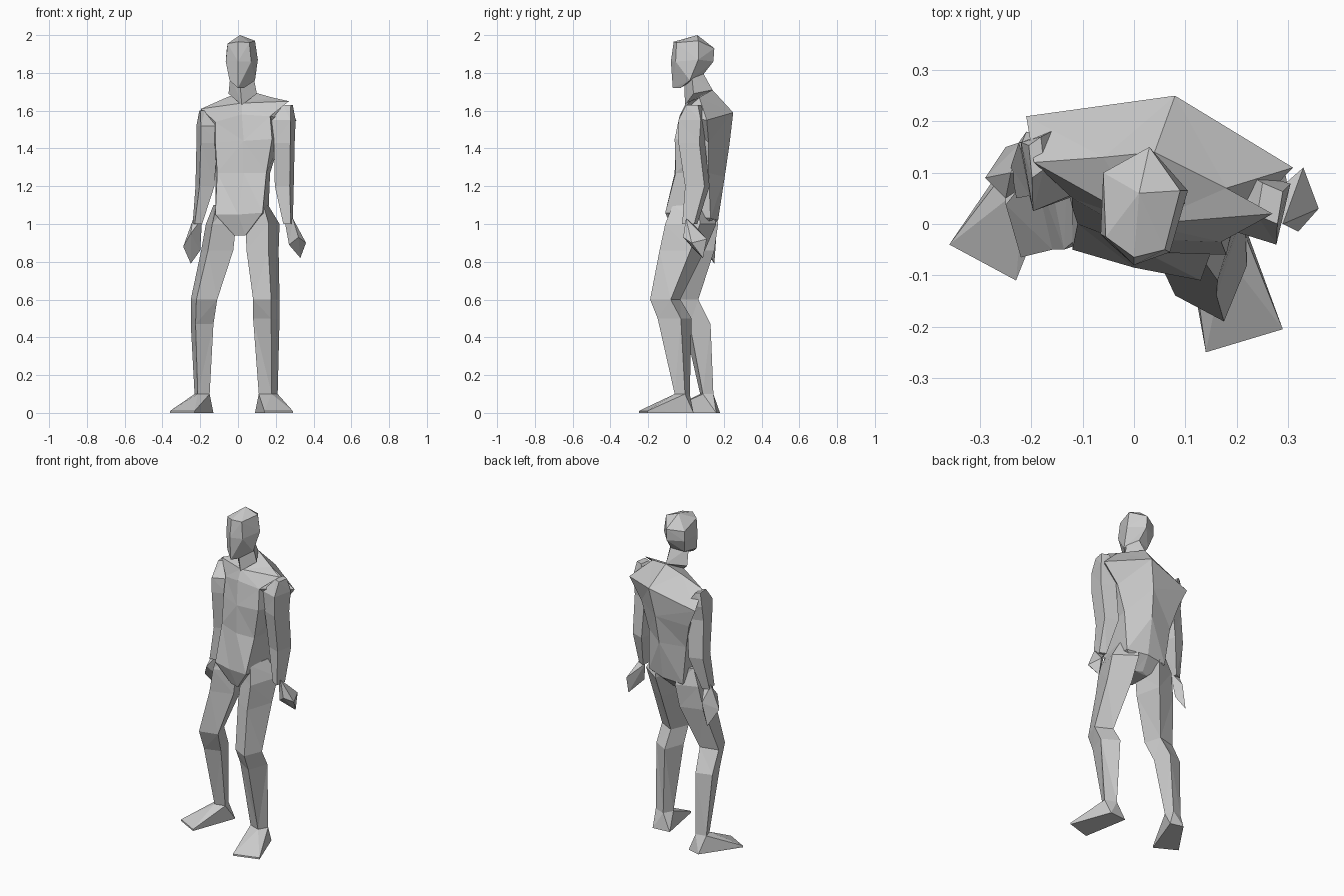
import bpy
import bmesh
from math import cos, sin, radians

default_cube = bpy.data.objects.get("Cube")
if default_cube:
    bpy.data.objects.remove(default_cube, do_unlink=True)

# One plain clay colour for the whole figure
clay = bpy.data.materials.new("clay_grey")
clay.use_nodes = True
clay_colour = (0.6, 0.6, 0.6, 1)
clay.diffuse_color = clay_colour
clay.node_tree.nodes["Principled BSDF"].inputs["Base Color"].default_value = clay_colour


def finish(name, bm):
    """Turn a bmesh into a flat shaded object with outward normals."""
    bmesh.ops.recalc_face_normals(bm, faces=bm.faces[:])
    mesh = bpy.data.meshes.new(name)
    bm.to_mesh(mesh)
    bm.free()
    mesh.materials.append(clay)
    part = bpy.data.objects.new(name, mesh)
    bpy.context.scene.collection.objects.link(part)
    return part


def loft(name, rings):
    """Skin a stack of equal point rings and cap both ends."""
    bm = bmesh.new()
    loops = [[bm.verts.new(point) for point in ring] for ring in rings]
    for lower, upper in zip(loops, loops[1:]):
        for i in range(len(lower)):
            j = (i + 1) % len(lower)
            bm.faces.new((lower[i], lower[j], upper[j], upper[i]))
    bm.faces.new(loops[0])
    bm.faces.new(loops[-1])
    bmesh.ops.triangulate(bm, faces=bm.faces[:])
    return finish(name, bm)


def faceted(name, points):
    """Wrap a faceted solid around a few corner points."""
    bm = bmesh.new()
    for point in points:
        bm.verts.new(point)
    hull = bmesh.ops.convex_hull(bm, input=bm.verts[:])
    loose = [v for v in hull["geom_interior"] if isinstance(v, bmesh.types.BMVert)]
    bmesh.ops.delete(bm, geom=loose, context="VERTS")
    return finish(name, bm)


def four_sided(centre, half_width, half_depth, twist):
    """Twisted four sided section that touches its width and depth limits."""
    x, y, z = centre
    ring = []
    for corner in range(4):
        angle = radians(twist + 90 * corner)
        reach = max(abs(cos(angle)), abs(sin(angle)))
        ring.append((x + half_width * cos(angle) / reach,
                     y + half_depth * sin(angle) / reach, z))
    return ring


def limb(name, twist, sections):
    """Four sided limb through (centre, half width, half depth) sections."""
    return loft(name, [four_sided(centre, half_width, half_depth, twist)
                       for centre, half_width, half_depth in sections])


# Torso: each ring runs along the front from right to left, then back again
crotch = [(-.02, -.04, .94), (.01, -.05, .94), (.04, -.06, .94),
          (.06, .08, .95), (.02, .1, .95), (-.02, .09, .94)]
waist = [(-.12, -.05, 1.05), (0, -.085, 1.05), (.13, -.11, 1.06),
         (.16, .13, 1.03), (.04, .17, 1.02), (-.09, .16, 1.01)]
ribs = [(-.11, 0, 1.27), (.03, -.06, 1.27), (.15, -.055, 1.27),
        (.17, .12, 1.27), (.04, .205, 1.25), (-.12, .17, 1.25)]
chest = [(-.12, .03, 1.43), (.03, -.055, 1.44), (.18, -.06, 1.45),
         (.22, .12, 1.43), (.05, .23, 1.42), (-.16, .2, 1.4)]
armpits = [(-.12, .05, 1.54), (.02, -.03, 1.58), (.17, -.035, 1.57),
           (.31, .11, 1.55), (.08, .25, 1.59), (-.21, .21, 1.51)]
shoulders = [(-.195, .12, 1.61), (.02, 0, 1.64), (.27, .02, 1.65),
             (.18, .07, 1.67), (.04, .14, 1.71), (-.06, .13, 1.67)]
loft("torso", [crotch, waist, ribs, chest, armpits, shoulders])

# Neck and head
faceted("neck", [
    (.02, -.005, 1.63), (-.05, .06, 1.69), (.1, .04, 1.69), (.04, .14, 1.71),
    (.01, -.01, 1.75), (-.04, .03, 1.79), (.08, .03, 1.79), (.04, .09, 1.8)])
crown = [(.01, .06, 2), (0, -.065, 1.965), (-.055, -.025, 1.955),
         (.06, -.05, 1.96), (.09, .065, 1.97), (.03, .15, 1.93), (-.06, .1, 1.92)]
brow = [(0, -.08, 1.86), (-.065, -.02, 1.86), (.07, -.055, 1.86),
        (.105, .065, 1.87), (.03, .145, 1.86), (-.06, .1, 1.86)]
jaw = [(0, -.07, 1.72), (.03, -.03, 1.72), (-.045, -.04, 1.76),
       (.09, .02, 1.76), (.04, .09, 1.79), (-.04, .07, 1.78)]
faceted("head", crown + brow + jaw)

# Arms hang slightly bent
limb("left_arm", 30, [
    ((.265, .04, 1.63), .025, .04),
    ((.24, .035, 1.55), .065, .075),
    ((.245, .03, 1.43), .055, .07),
    ((.245, .06, 1.2), .05, .065),
    ((.265, .02, 1), .025, .04)])
limb("right_arm", 60, [
    ((-.19, .13, 1.6), .015, .04),
    ((-.165, .11, 1.52), .055, .085),
    ((-.165, .1, 1.43), .055, .075),
    ((-.175, .12, 1.2), .05, .065),
    ((-.215, .09, 1), .025, .04)])

# Hands
faceted("left_hand", [
    (.29, 0, 1.03), (.25, .04, 1), (.36, .03, .9), (.33, .09, .82),
    (.27, .02, .89), (.32, -.015, .93), (.33, .11, .92)])
faceted("right_hand", [
    (-.19, .09, 1.03), (-.24, .1, 1.02), (-.29, .09, .88), (-.25, .15, .79),
    (-.2, .12, .86), (-.22, .16, .93), (-.25, .05, .95)])

# Legs: the left one steps forward
limb("left_leg", 20, [
    ((.12, .03, 1.1), .04, .1),
    ((.13, .025, 1), .09, .135),
    ((.13, -.02, .86), .085, .12),
    ((.15, -.11, .6), .07, .08),
    ((.15, -.06, .5), .07, .09),
    ((.16, -.02, .1), .05, .04)])
limb("right_leg", 60, [
    ((-.09, .06, 1.1), .04, .09),
    ((-.09, .06, 1), .08, .11),
    ((-.11, .05, .86), .085, .1),
    ((-.18, 0, .6), .07, .065),
    ((-.19, .06, .47), .06, .07),
    ((-.19, .11, .1), .04, .035)])

# Feet: flat soles rising to the ankle
faceted("left_foot", four_sided((.16, -.02, .1), .05, .04, 20) + [
    (.14, -.25, .01), (.29, -.205, .01), (.14, -.25, 0), (.29, -.205, 0),
    (.2, .04, 0), (.09, .03, 0)])
faceted("right_foot", four_sided((-.19, .11, .1), .04, .035, 60) + [
    (-.36, -.04, .01), (-.23, -.11, .01), (-.36, -.04, 0), (-.23, -.11, 0),
    (-.13, .16, 0), (-.21, .18, 0)])
